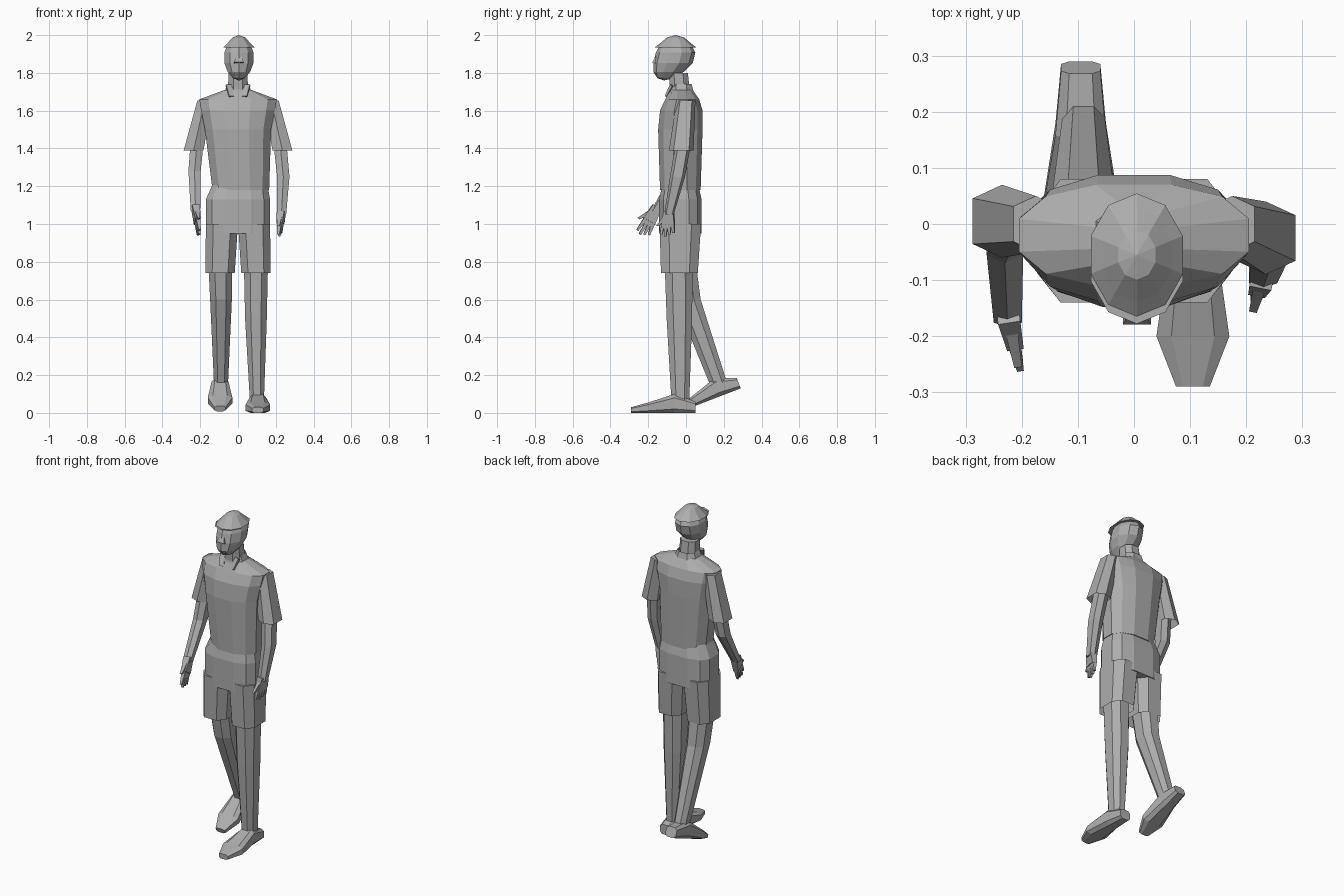
import bpy
import bmesh
from math import cos, sin, pi, radians, copysign
from mathutils import Vector

default_cube = bpy.data.objects.get("Cube")
if default_cube:
    bpy.data.objects.remove(default_cube)

grey = bpy.data.materials.new("plain grey")
grey.use_nodes = True
colour = (.42, .42, .42, 1)
grey.diffuse_color = colour
grey.node_tree.nodes["Principled BSDF"].inputs["Base Color"].default_value = colour

ACROSS, DEEP, UP = Vector((1, 0, 0)), Vector((0, 1, 0)), Vector((0, 0, 1))
SIDES = (("right", -1), ("left", 1))


def finish(name, bm):
    """Turn a bmesh into a flat shaded grey object."""
    bmesh.ops.recalc_face_normals(bm, faces=bm.faces)
    mesh = bpy.data.meshes.new(name)
    bm.to_mesh(mesh)
    bm.free()
    mesh.materials.append(grey)
    body_part = bpy.data.objects.new(name, mesh)
    bpy.context.collection.objects.link(body_part)
    return body_part


def loft(name, spine, widths, depths, sides=8, square=.85, across=ACROSS, deep=DEEP,
         open_start=False, open_end=False):
    """Skin rings along a spine; square below one gives boxier rings."""
    def boxy(value):
        reach = abs(value) / cos(pi / sides)
        return copysign(min(1, reach ** square), value)

    bm = bmesh.new()
    rings = []
    for centre, width, depth in zip(spine, widths, depths):
        ring = []
        for i in range(sides):
            angle = 2 * pi * (i + .5) / sides
            offset = across * boxy(cos(angle)) * width + deep * boxy(sin(angle)) * depth
            ring.append(bm.verts.new(Vector(centre) + offset / 2))
        rings.append(ring)
    for low, high in zip(rings, rings[1:]):
        for i in range(sides):
            bm.faces.new((low[i - 1], low[i], high[i], high[i - 1]))
    if not open_start:
        bm.faces.new(rings[0])
    if not open_end:
        bm.faces.new(rings[-1])
    return finish(name, bm)


def bar(name, start, end, across, widths, depths):
    """Tapered four-sided bar from start to end."""
    start, end = Vector(start), Vector(end)
    across = Vector(across).normalized()
    deep = (end - start).cross(across).normalized()
    loft(name, (start, end), widths, depths, sides=4, across=across, deep=deep)


def skull(name, grow, floor):
    """Rounded head whose jaw slants forward, flattened below the floor height."""
    centre = Vector((.005, -.055, 1.88))
    bm = bmesh.new()
    bmesh.ops.create_uvsphere(bm, u_segments=10, v_segments=7, radius=1)
    for vert in bm.verts:
        x, y, z = vert.co
        fullness = 1.05 + .15 * (1 - z * z)
        forward = .06 * max(0, -z)
        vert.co = centre + Vector((x * .07 * fullness + x * grow,
                                   y * .09 * fullness + y * grow - forward,
                                   z * .12))
        vert.co.z = max(vert.co.z, floor)
    bmesh.ops.remove_doubles(bm, verts=bm.verts, dist=.001)
    finish(name, bm)


def hand(side, wrist, tip, spread):
    """Palm, four fanned fingers and a thumb; spread points to the thumb."""
    wrist, tip, spread = Vector(wrist), Vector(tip), Vector(spread).normalized()
    knuckles = wrist.lerp(tip, .5)
    bar(side + "_palm", wrist, knuckles, spread, (.05, .07), (.04, .03))
    for i, finger in enumerate(("little", "ring", "middle", "index")):
        fan = spread * (i - 1.5) / 50
        end = wrist.lerp(tip, 1 - abs(i - 2) / 15)
        bar(f"{side}_{finger}_finger", knuckles + fan * .8, end + fan * 1.1, spread,
            (.02, .012), (.022, .012))
    bar(side + "_thumb", wrist.lerp(tip, .2) + spread * .015,
        wrist.lerp(tip, .6) + spread * .055, spread, (.025, .015), (.022, .014))


def shoe(side):
    """Shoe with a flat sole at its own z = 0 and the toe towards -y."""
    lengthwise = (-.29, -.2, -.06, .05)
    heights = (.03, .055, .1, .06)
    spine = [(0, y, height / 2) for y, height in zip(lengthwise, heights)]
    return loft(side + "_shoe", spine, (.06, .13, .09, .07), heights,
                square=.6, deep=UP)


# Head with a hair cap that ends in a brow step
skull("head", grow=0, floor=1.76)
skull("hair", grow=.005, floor=1.935)
bar("nose", (.005, -.14, 1.91), (.005, -.16, 1.85), ACROSS, (.012, .05), (.01, .04))
bar("mouth", (.005, -.15, 1.835), (.005, -.15, 1.79), ACROSS, (.02, .05), (.02, .02))

# Neck and shirt collar with two points
loft("neck", [(0, -.03, 1.66), (0, -.04, 1.8)], (.11, .1), (.11, .1))
loft("collar", [(0, -.025, 1.68), (0, -.025, 1.74)], (.16, .11), (.14, .11),
     open_start=True, open_end=True)
for side, sign in SIDES:
    bar(side + "_collar_point", (sign * .05, -.075, 1.735), (sign * .035, -.105, 1.675),
        (1, -.3 * sign, 0), (.03, .025), (.015, .01))

# Shirt body, from the hem up to the neckline
loft("shirt",
     spine=[(.015, -.03, 1.18), (0, -.03, 1.5), (0, -.025, 1.6), (0, -.02, 1.66),
            (0, -.025, 1.71)],
     widths=(.3, .35, .39, .41, .14),
     depths=(.215, .235, .225, .18, .12), sides=12)

# Shorts: hips and two legs open at the hem
loft("shorts_hips", [(0, -.03, .95), (0, -.03, 1.13), (.01, -.03, 1.21)],
     widths=(.34, .34, .29), depths=(.225, .225, .19), sides=12, square=.7)
for side, sign in SIDES:
    loft(side + "_shorts_leg", [(sign * .095, -.035, .74), (sign * .085, -.03, 1)],
         widths=(.155, .17), depths=(.195, .22), square=.7, open_start=True)

# Sleeves, open at the hem
for side, sign in SIDES:
    hem = (sign * .235, -.01 - sign * .015, 1.39)
    shoulder = (sign * .175, 0, 1.655)
    loft(side + "_sleeve", [hem, shoulder], (.105, .08), (.13, .1),
         sides=6, open_start=True)

# Arms from wrist to upper arm, the right one swung forward
arms = {
    "right": [(-.225, -.16, 1.07), (-.23, -.03, 1.28), (-.215, 0, 1.45)],
    "left": [(.23, -.09, 1.05), (.24, -.045, 1.25), (.22, -.01, 1.45)],
}
for side, joints in arms.items():
    loft(side + "_arm", joints, (.05, .065, .07), (.05, .08, .08), sides=6)
hand("right", (-.225, -.155, 1.09), (-.205, -.235, .94), spread=(.1, -.8, .5))
hand("left", (.23, -.09, 1.07), (.22, -.1, .935), spread=(-.2, -1, 0))

# Legs from ankle to thigh, the right one trailing
legs = {
    "right": [(-.09, .17, .16), (-.09, .01, .6), (-.095, -.03, .85)],
    "left": [(.1, -.03, .07), (.095, -.035, .5), (.095, -.04, .85)],
}
for side, joints in legs.items():
    loft(side + "_leg", joints, (.075, .115, .13), (.095, .135, .15))

# Shoes, the right one standing on its toe
shoe("left").location = (.105, 0, 0)
trailing = shoe("right")
trailing.location = (-.095, .243, .112)
trailing.rotation_euler.x = radians(21)
